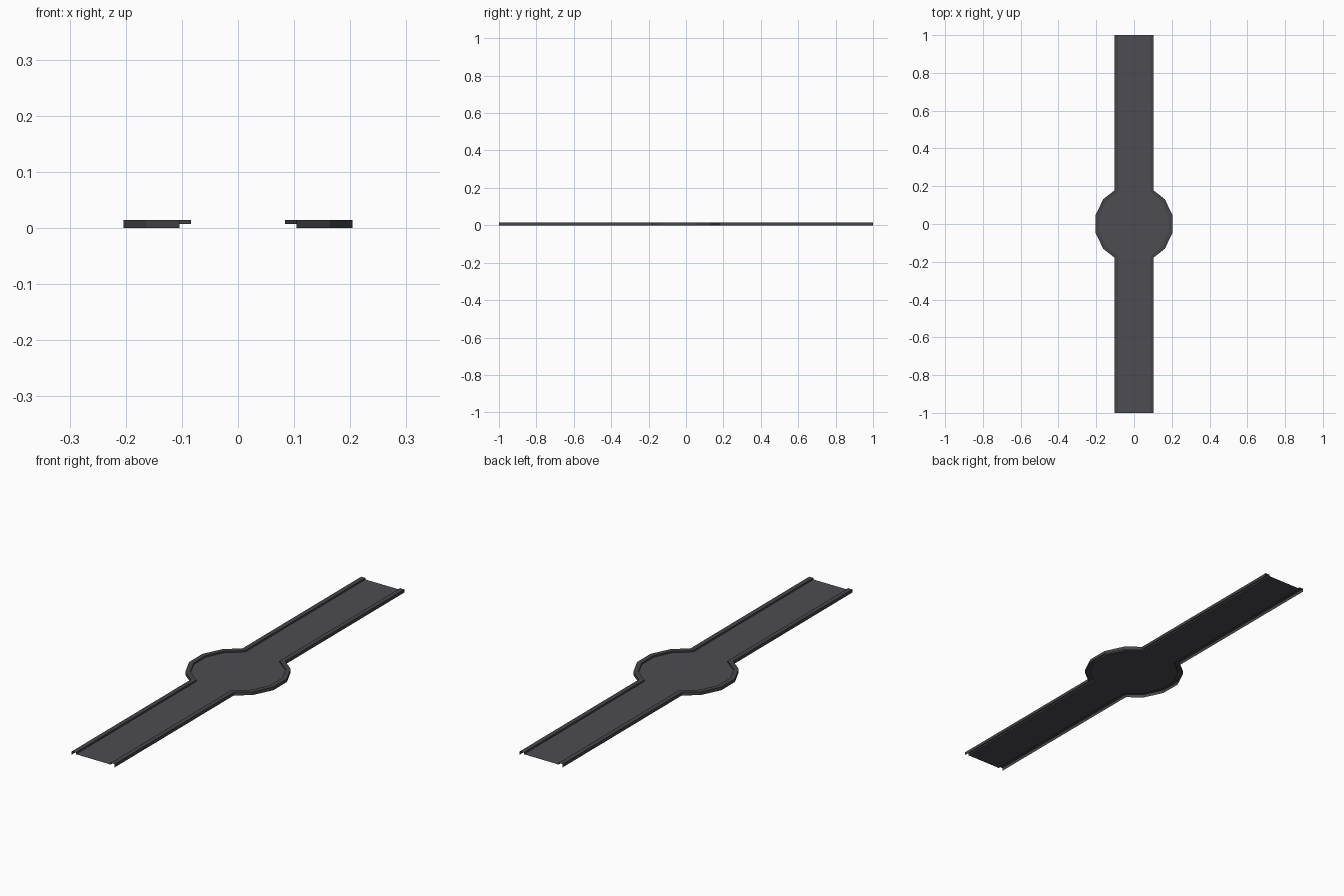
import bpy, math
from mathutils import Vector

if "Cube" in bpy.data.objects:
    bpy.data.objects.remove(bpy.data.objects["Cube"])

def material(name, rgb):
    m = bpy.data.materials.new(name)
    m.diffuse_color = (*rgb, 1)
    m.use_nodes = True
    m.node_tree.nodes["Principled BSDF"].inputs["Base Color"].default_value = m.diffuse_color
    return m

floor_mat = material("asphalt grey", (0.072, 0.072, 0.085))
rim_mat = material("kerb grey", (0.06, 0.06, 0.064))
FLOOR, TOP = 0.007, 0.014
SIDES = 14

def edge_path(half_width, apothem):
    """Right-hand outline: straight arm, faceted bulge, straight arm."""
    r = apothem / math.cos(math.pi / SIDES)
    ring = [Vector((r * math.cos(a), r * math.sin(a)))
            for a in (math.pi / SIDES * k for k in (-5, -3, -1, 1, 3, 5))]
    # Trim the end facets where they meet the arm edge
    for end, nxt in ((0, 1), (5, 4)):
        a, b = ring[nxt], ring[end]
        ring[end] = a + (b - a) * ((half_width - a.x) / (b.x - a.x))
    return [Vector((half_width, -1))] + ring + [Vector((half_width, 1))]

def make(name, verts, faces, mat):
    me = bpy.data.meshes.new(name)
    me.from_pydata(verts, [], faces)
    me.materials.append(mat)
    ob = bpy.data.objects.new(name, me)
    bpy.context.collection.objects.link(ob)
    return ob

inner = edge_path(0.084, 0.184)
outer = edge_path(0.104, 0.204)
n = len(inner)

# Sunken floor sheet, in strips across the width
verts = [(s * p.x, p.y, FLOOR) for s in (-1, 1) for p in inner]
faces = [(i, n + i, n + i + 1, i + 1) for i in range(n - 1)]
make("floor", verts, faces, floor_mat)

# Raised rim: inner wall, flat top, outer wall; open at the ends
rows = ((inner, FLOOR), (inner, TOP), (outer, TOP), (outer, 0))
verts = [(p.x, p.y, z) for path, z in rows for p in path]
faces = [(r * n + i, (r + 1) * n + i, (r + 1) * n + i + 1, r * n + i + 1)
         for r in range(3) for i in range(n - 1)]
make("right_rim", verts, faces, rim_mat)
make("left_rim", [(-x, y, z) for x, y, z in verts],
     [f[::-1] for f in faces], rim_mat)
